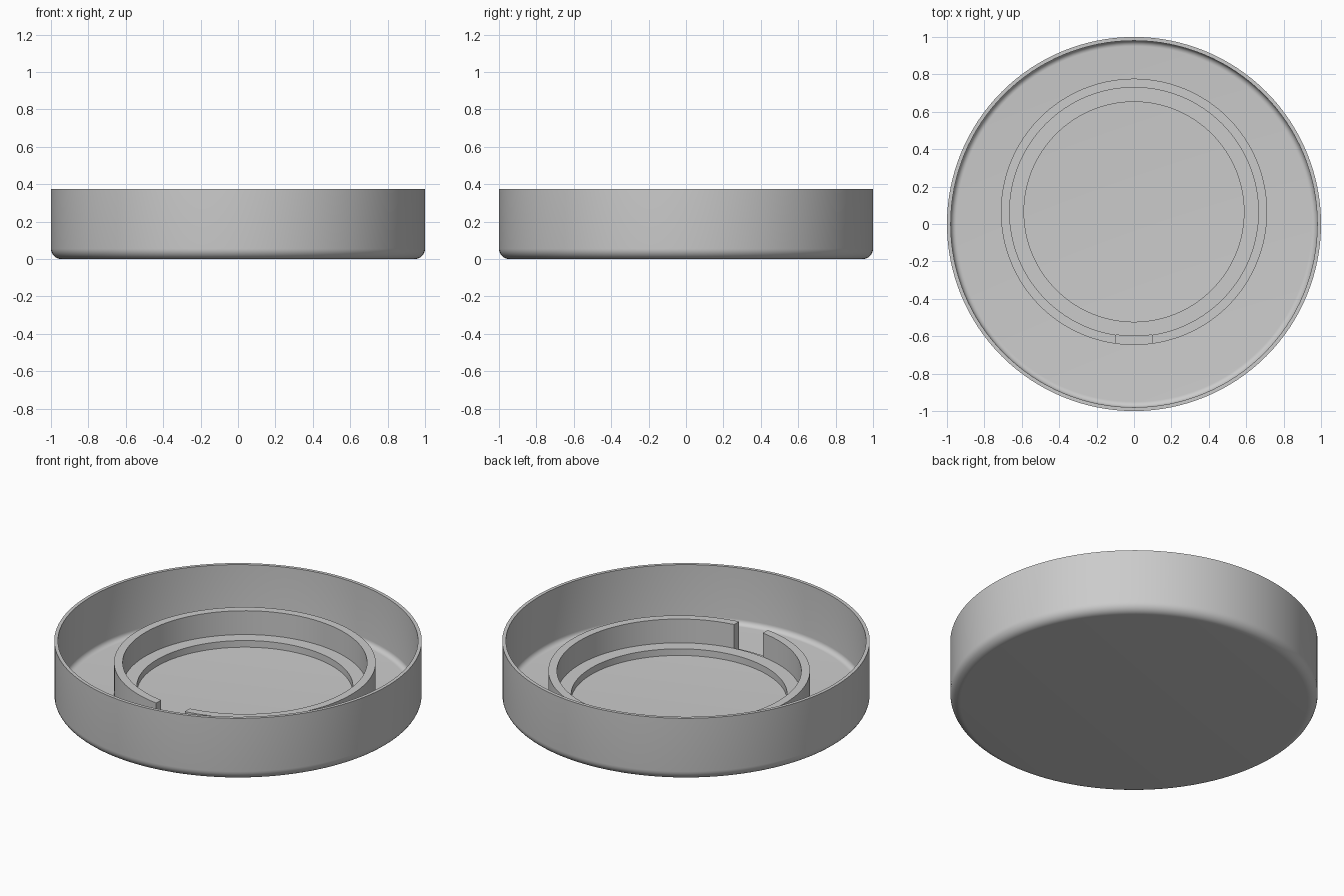
import bpy
import bmesh
from math import sin, cos, pi, radians

cube = bpy.data.objects.get("Cube")
if cube:
    bpy.data.objects.remove(cube, do_unlink=True)

grey = bpy.data.materials.new("light_grey")
grey.use_nodes = True
grey.diffuse_color = (0.6, 0.6, 0.6, 1)
grey.node_tree.nodes["Principled BSDF"].inputs["Base Color"].default_value = (0.6, 0.6, 0.6, 1)

SEGMENTS = 128
RING_Y = 0.065
FLOOR = 0.037


def add_object(name, bm, y=0):
    bmesh.ops.recalc_face_normals(bm, faces=bm.faces)
    mesh = bpy.data.meshes.new(name)
    bm.to_mesh(mesh)
    bm.free()
    mesh.materials.append(grey)
    obj = bpy.data.objects.new(name, mesh)
    obj.location.y = y
    bpy.context.collection.objects.link(obj)
    return obj


def lathe(name, profile, closed=False, y=0):
    """Turn an (r, z) profile around the z axis."""
    bm = bmesh.new()
    verts = [bm.verts.new((r, 0, z)) for r, z in profile]
    edges = [bm.edges.new(pair) for pair in zip(verts, verts[1:])]
    if closed:
        edges.append(bm.edges.new((verts[-1], verts[0])))
    bmesh.ops.spin(bm, geom=verts + edges, cent=(0, 0, 0), axis=(0, 0, 1),
                   angle=2 * pi, steps=SEGMENTS, use_merge=True)
    bmesh.ops.remove_doubles(bm, verts=bm.verts, dist=1e-5)
    return add_object(name, bm, y)


def fillet(r, z, radius, start, end, steps=8):
    """Arc points around the centre (r, z), angles in degrees."""
    angles = [radians(start + (end - start) * i / steps) for i in range(steps + 1)]
    return [(r + radius * cos(a), z + radius * sin(a)) for a in angles]


def smooth(obj):
    bpy.ops.object.select_all(action="DESELECT")
    obj.select_set(True)
    bpy.context.view_layer.objects.active = obj
    bpy.ops.object.shade_smooth_by_angle(angle=radians(30))


# Round tray with a rounded base and a thin wall
tray = lathe("tray", [(0, 0)] + fillet(0.945, 0.055, 0.055, -90, 0)
             + [(1, 0.375), (0.98, 0.375)]
             + fillet(0.95, FLOOR + 0.03, 0.03, 0, -90) + [(0, FLOOR)])

# Low ledge inside the raised ring
ledge = lathe("inner_ledge", [(0.588, 0.03), (0.588, 0.077), (0.665, 0.077), (0.665, 0.03)],
              closed=True, y=RING_Y)

# Raised ring, set slightly towards the back
ring = lathe("raised_ring", [(0.665, 0.03), (0.665, 0.22), (0.712, 0.22), (0.712, 0.03)],
             closed=True, y=RING_Y)

# Notch through the front of the ring
bm = bmesh.new()
bmesh.ops.create_cube(bm, size=1)
bmesh.ops.scale(bm, vec=(0.19, 0.3, 0.3), verts=bm.verts)
bmesh.ops.translate(bm, vec=(0, -0.62, 0.055 + 0.15), verts=bm.verts)
cutter = add_object("notch_cutter", bm)
cutter.hide_render = True
notch = ring.modifiers.new("notch", "BOOLEAN")
notch.operation = "DIFFERENCE"
notch.object = cutter
bpy.context.view_layer.objects.active = ring
bpy.ops.object.modifier_apply(modifier=notch.name)
bpy.data.objects.remove(cutter, do_unlink=True)

for part in (tray, ledge, ring):
    smooth(part)
